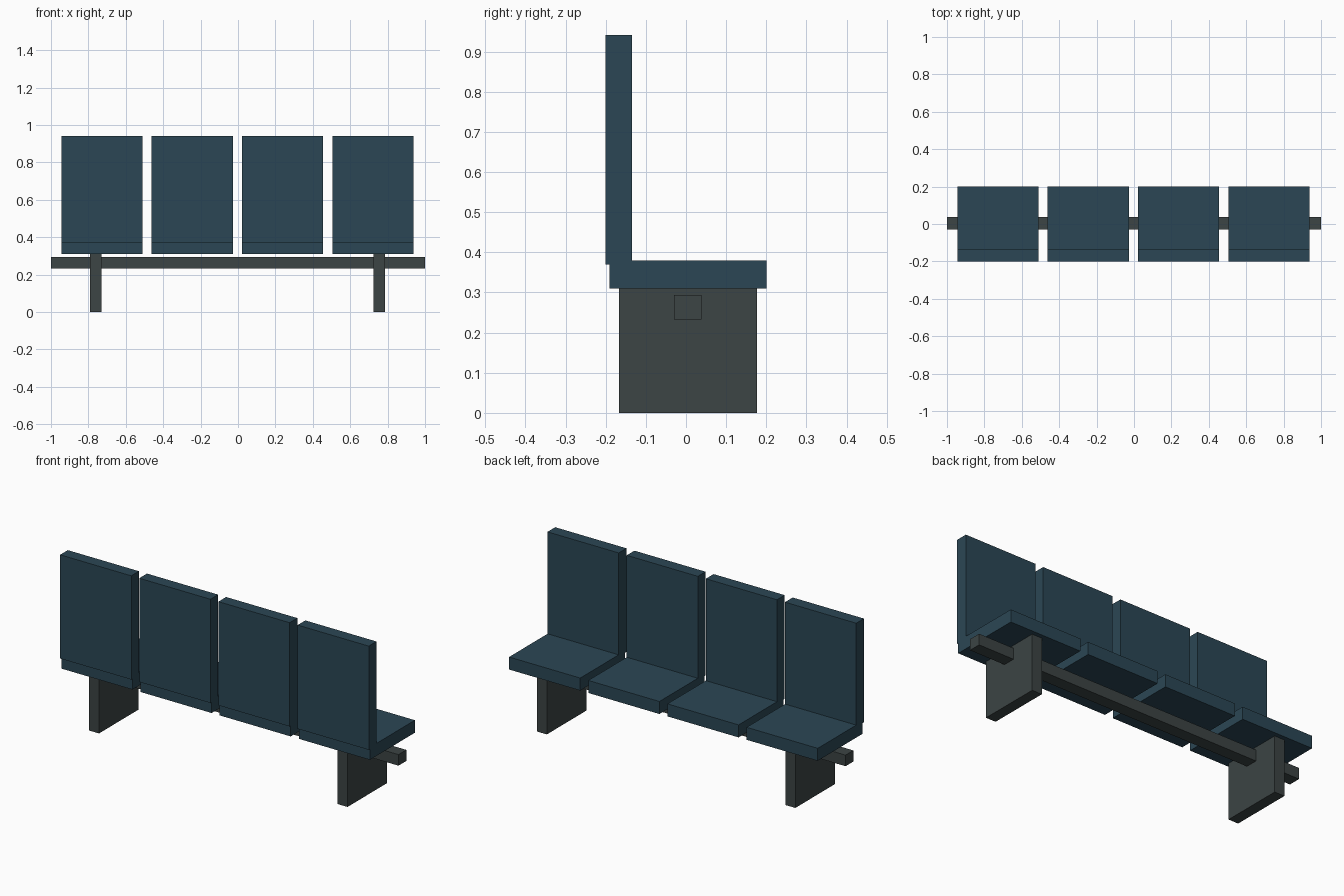
import bpy
import bmesh
from mathutils import Vector

if "Cube" in bpy.data.objects:
    bpy.data.objects.remove(bpy.data.objects["Cube"])


def material(name, color):
    m = bpy.data.materials.new(name)
    m.diffuse_color = (*color, 1)
    m.use_nodes = True
    m.node_tree.nodes["Principled BSDF"].inputs["Base Color"].default_value = m.diffuse_color
    return m


def box(name, lo, hi, mat):
    """Box spanning two opposite corners, origin at its centre."""
    lo, hi = Vector(lo), Vector(hi)
    bm = bmesh.new()
    bmesh.ops.create_cube(bm, size=1)
    bmesh.ops.scale(bm, vec=hi - lo, verts=bm.verts)
    mesh = bpy.data.meshes.new(name)
    bm.to_mesh(mesh)
    bm.free()
    mesh.materials.append(mat)
    ob = bpy.data.objects.new(name, mesh)
    ob.location = (lo + hi) / 2
    bpy.context.collection.objects.link(ob)
    return ob


blue = material("blue_upholstery", (0.024, 0.062, 0.090))
metal = material("dark_metal", (0.045, 0.058, 0.058))

# Four seats, each a cushion and an upright back
WIDTH, PITCH, CENTRE = 0.434, 0.483, -0.003
for i in range(4):
    x = CENTRE + (i - 1.5) * PITCH
    x0, x1 = x - WIDTH / 2, x + WIDTH / 2
    box(f"seat_cushion_{i + 1}", (x0, -0.191, 0.31), (x1, 0.201, 0.379), blue)
    box(f"seat_back_{i + 1}", (x0, -0.201, 0.369), (x1, -0.134, 0.941), blue)

# Support beam running the full length
box("support_beam", (-1, -0.03, 0.233), (1, 0.038, 0.294), metal)

# Two slab legs
for side, x in (("left", -0.761), ("right", 0.755)):
    box(f"{side}_leg", (x - 0.03, -0.167, 0), (x + 0.03, 0.177, 0.311), metal)
